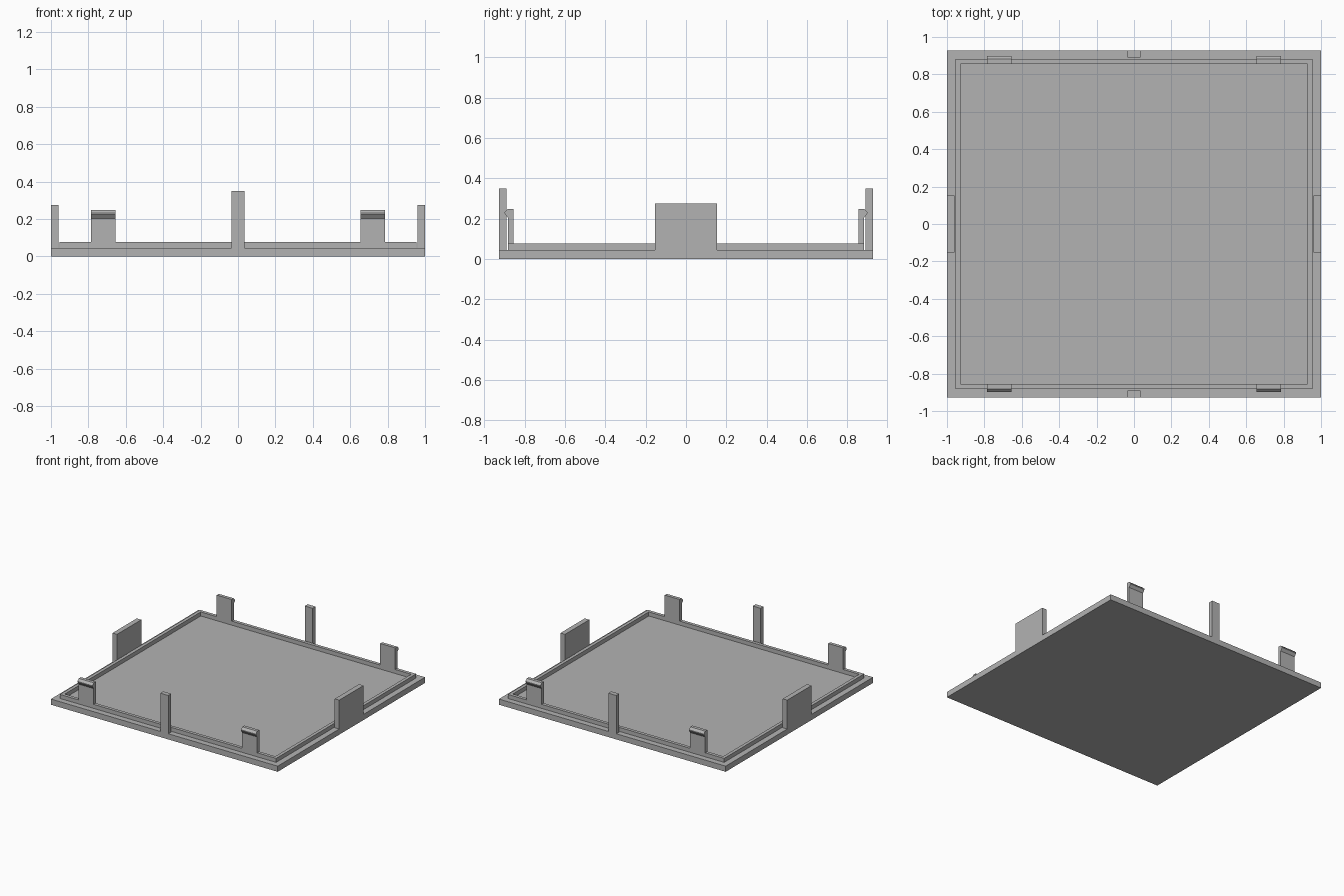
import bpy
import bmesh

cube = bpy.data.objects.get("Cube")
if cube:
    bpy.data.objects.remove(cube, do_unlink=True)

grey = bpy.data.materials.new("plain grey")
grey.use_nodes = True
COLOUR = (0.45, 0.45, 0.45, 1)
grey.diffuse_color = COLOUR
grey.node_tree.nodes["Principled BSDF"].inputs["Base Color"].default_value = COLOUR

HALF_X, HALF_Y = 1.0, 0.928
PLATE_TOP, LIP_TOP = 0.045, 0.077
LIP_INSET, LIP_WALL = 0.046, 0.026


def loft(name, rings):
    """Join equal-length rings of points into a closed, capped solid."""
    bm = bmesh.new()
    loops = [[bm.verts.new(p) for p in ring] for ring in rings]
    n = len(loops[0])
    for low, high in zip(loops, loops[1:]):
        for i in range(n):
            j = (i + 1) % n
            bm.faces.new((low[i], low[j], high[j], high[i]))
    bm.faces.new(loops[0][::-1])
    bm.faces.new(loops[-1])
    bmesh.ops.recalc_face_normals(bm, faces=bm.faces)
    mesh = bpy.data.meshes.new(name)
    bm.to_mesh(mesh)
    bm.free()
    mesh.materials.append(grey)
    obj = bpy.data.objects.new(name, mesh)
    bpy.context.collection.objects.link(obj)
    return obj


def rectangle(x0, x1, y0, y1, z):
    return [(x0, y0, z), (x1, y0, z), (x1, y1, z), (x0, y1, z)]


def inset_ring(inset, z):
    x, y = HALF_X - inset, HALF_Y - inset
    return rectangle(-x, x, -y, y, z)


def block(name, x0, x1, y0, y1, z0, z1):
    return loft(name, [rectangle(x0, x1, y0, y1, z) for z in (z0, z1)])


# Base plate with raised lip and recessed floor
lip_inner = LIP_INSET + LIP_WALL
loft("tray", [
    inset_ring(0, 0), inset_ring(0, PLATE_TOP),
    inset_ring(LIP_INSET, PLATE_TOP), inset_ring(LIP_INSET, LIP_TOP),
    inset_ring(lip_inner, LIP_TOP), inset_ring(lip_inner, PLATE_TOP),
])

# Wide side tabs
for side, s in (("left", 1), ("right", -1)):
    x0, x1 = sorted((s * 0.96, s * HALF_X))
    block(side + "_tab", x0, x1, -0.153, 0.153, PLATE_TOP, 0.275)

# Tall centre posts and hooked snap clips
clip_profile = [
    (HALF_Y - lip_inner, LIP_TOP), (HALF_Y - LIP_INSET, LIP_TOP),
    (HALF_Y - LIP_INSET, 0.203), (0.899, 0.225), (0.899, 0.232),
    (HALF_Y - LIP_INSET, 0.249), (HALF_Y - lip_inner, 0.249),
]
for end, e in (("front", -1), ("back", 1)):
    y0, y1 = sorted((e * 0.891, e * HALF_Y))
    block(end + "_post", -0.035, 0.035, y0, y1, PLATE_TOP, 0.35)
    for side, s in (("left", 1), ("right", -1)):
        loft(f"{end}_{side}_clip",
             [[(s * x, e * y, z) for y, z in clip_profile] for x in (0.655, 0.787)])
